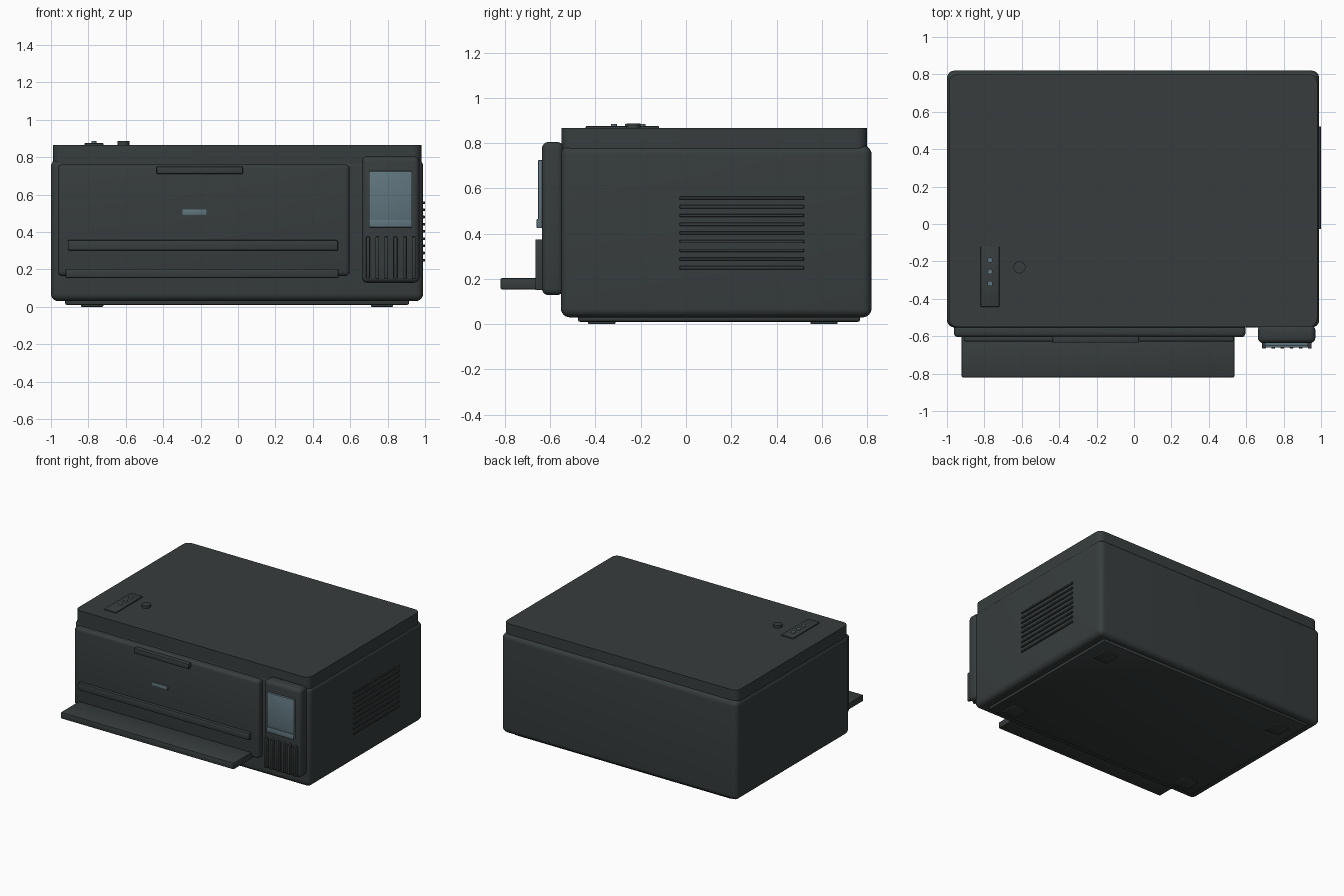
import bpy, bmesh, math

if "Cube" in bpy.data.objects:
    bpy.data.objects.remove(bpy.data.objects["Cube"])


def material(name, rgb):
    m = bpy.data.materials.new(name)
    m.diffuse_color = (*rgb, 1)
    m.use_nodes = True
    m.node_tree.nodes["Principled BSDF"].inputs["Base Color"].default_value = m.diffuse_color
    return m


CHARCOAL = material("charcoal plastic", (0.038, 0.046, 0.046))
BLUE = material("slate blue", (0.115, 0.175, 0.205))


def finish(name, bm, mat):
    me = bpy.data.meshes.new(name)
    bm.to_mesh(me)
    bm.free()
    me.materials.append(mat)
    ob = bpy.data.objects.new(name, me)
    bpy.context.collection.objects.link(ob)
    bpy.ops.object.select_all(action='DESELECT')
    ob.select_set(True)
    bpy.context.view_layer.objects.active = ob
    bpy.ops.object.shade_smooth_by_angle(angle=math.radians(35))
    return ob


def box(name, x, y, z, bevel=0.0, mat=CHARCOAL, segs=4, axis=None):
    """Box from min/max ranges; axis limits the bevel to edges along it."""
    bm = bmesh.new()
    bmesh.ops.create_cube(bm, size=1)
    r = (x, y, z)
    for v in bm.verts:
        for i in range(3):
            v.co[i] = r[i][0] if v.co[i] < 0 else r[i][1]
    if bevel:
        edges = [e for e in bm.edges if axis is None or
                 abs((e.verts[0].co - e.verts[1].co).normalized()[axis]) > 0.9]
        bmesh.ops.bevel(bm, geom=edges, offset=bevel, segments=segs,
                        profile=0.5, affect='EDGES', clamp_overlap=True)
    return finish(name, bm, mat)


def disc(name, x, y, z0, z1, radius, mat):
    bm = bmesh.new()
    bmesh.ops.create_cone(bm, cap_ends=True, segments=32, radius1=radius,
                          radius2=radius, depth=z1 - z0)
    bmesh.ops.translate(bm, verts=bm.verts, vec=(x, y, (z0 + z1) / 2))
    return finish(name, bm, mat)


# Main housing, scanner lid, base and feet
box("body", (-1.0, 0.99), (-0.553, 0.82), (0.03, 0.79), 0.04, segs=6)
lid = box("scanner_lid", (-0.99, 0.98), (-0.55, 0.80), (0.76, 0.866), 0.045, segs=6, axis=2)
box("base", (-0.925, 0.915), (-0.478, 0.769), (0.01, 0.06), 0.01, segs=2)
for i, x in enumerate((-0.78, 0.77)):
    for j, y in enumerate((-0.372, 0.61)):
        box(f"foot_{i}_{j}", (x - 0.06, x + 0.06), (y - 0.06, y + 0.06),
            (0.0, 0.02), 0.004, segs=2)

# Front door with handle, badge plate, paper lip and output tray
box("front_door", (-0.963, 0.596), (-0.605, -0.54), (0.165, 0.76), 0.022)
box("door_handle", (-0.436, 0.026), (-0.634, -0.59), (0.71, 0.75), 0.006, segs=2)
box("badge_plate", (-0.297, -0.168), (-0.613, -0.604), (0.49, 0.52), 0.003, BLUE, 2)
box("paper_lip", (-0.91, 0.535), (-0.628, -0.59), (0.30, 0.356), 0.008, segs=2)
box("output_tray", (-0.922, 0.537), (-0.82, -0.59), (0.154, 0.203), 0.006, segs=2)

# Control column with screen and vertical ribs
box("control_column", (0.662, 0.97), (-0.637, -0.54), (0.128, 0.805), 0.03)
box("screen", (0.70, 0.93), (-0.653, -0.63), (0.425, 0.725), 0.003, BLUE, 2)
box("screen_lower_bar", (0.70, 0.93), (-0.66, -0.64), (0.425, 0.465), 0.003, BLUE, 2)
for i in range(6):
    x = 0.695 + i * 0.049
    box(f"column_rib_{i}", (x - 0.01, x + 0.01), (-0.666, -0.63), (0.15, 0.375), 0.005, segs=2)

# Side vent slats
for i in range(9):
    z = 0.249 + i * 0.0385
    box(f"vent_slat_{i}", (0.98, 1.0), (-0.028, 0.522), (z - 0.007, z + 0.007), 0.002, segs=1)

# Buttons on the lid
box("button_plate", (-0.82, -0.72), (-0.443, -0.12), (0.86, 0.875), 0.003, segs=2)
for i, y in enumerate((-0.193, -0.255, -0.318)):
    disc(f"indicator_{i}", -0.77, y, 0.87, 0.885, 0.014, BLUE)
disc("power_button", -0.612, -0.232, 0.86, 0.886, 0.032, CHARCOAL)
